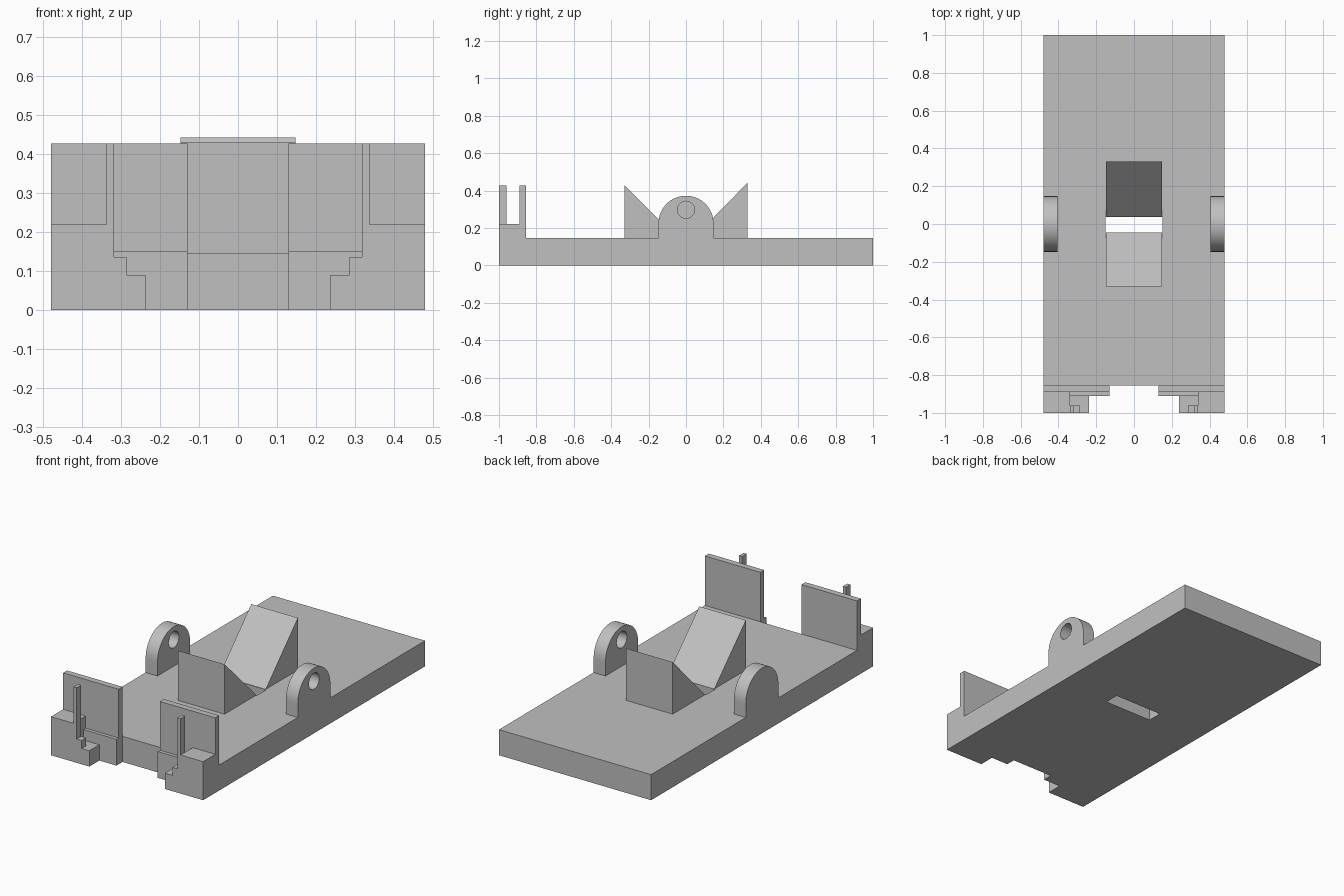
import bpy, bmesh, math
from mathutils import Vector

cube = bpy.data.objects.get("Cube")
if cube:
    bpy.data.objects.remove(cube, do_unlink=True)

grey = bpy.data.materials.new("plain grey")
grey.use_nodes = True
colour = (0.53, 0.53, 0.53, 1)
grey.diffuse_color = colour
grey.node_tree.nodes["Principled BSDF"].inputs["Base Color"].default_value = colour


def prism(name, points, axis, start, end):
    """Extrude a flat outline along x, y or z."""
    def place(a, b, c):
        return {"x": (c, a, b), "y": (a, c, b), "z": (a, b, c)}[axis]
    bm = bmesh.new()
    face = bm.faces.new([bm.verts.new(place(a, b, start)) for a, b in points])
    side = bmesh.ops.extrude_face_region(bm, geom=[face])["geom"]
    shift = Vector(place(0, 0, end - start))
    bmesh.ops.translate(bm, vec=shift, verts=[v for v in side if isinstance(v, bmesh.types.BMVert)])
    bmesh.ops.recalc_face_normals(bm, faces=bm.faces)
    mesh = bpy.data.meshes.new(name)
    bm.to_mesh(mesh)
    bm.free()
    mesh.materials.append(grey)
    obj = bpy.data.objects.new(name, mesh)
    bpy.context.collection.objects.link(obj)
    return obj


def box(name, x, y, z):
    return prism(name, [(x[0], y[0]), (x[1], y[0]), (x[1], y[1]), (x[0], y[1])], "z", z[0], z[1])


def arc(radius, height, first, last, steps):
    angles = [first + (last - first) * i / steps for i in range(steps + 1)]
    return [(radius * math.cos(t), height + radius * math.sin(t)) for t in angles]


def cut(obj, cutter):
    cutter.hide_render = True
    cutter.hide_set(True)
    mod = obj.modifiers.new("cut", "BOOLEAN")
    mod.operation = "DIFFERENCE"
    mod.solver = "EXACT"
    mod.object = cutter
    bpy.context.view_layer.objects.active = obj
    bpy.ops.object.modifier_apply(modifier=mod.name)
    bpy.data.objects.remove(cutter, do_unlink=True)


def smooth(obj):
    bpy.ops.object.select_all(action="DESELECT")
    obj.select_set(True)
    bpy.context.view_layer.objects.active = obj
    bpy.ops.object.shade_smooth_by_angle(angle=math.radians(30))


HALF, TOP, BACK = 0.48, 0.146, -0.855

# Base plate with a slot through the middle
base = box("base_plate", (-HALF, HALF), (BACK, 1), (0, TOP))
cut(base, box("slot_cutter", (-0.152, 0.152), (-0.05, 0.036), (-0.1, 0.3)))

# Two facing wedges either side of the slot
prism("front_wedge", [(-0.33, TOP), (-0.045, TOP), (-0.33, 0.43)], "x", -0.147, 0.147)
prism("back_wedge", [(0.33, TOP), (0.04, TOP), (0.33, 0.443)], "x", -0.147, 0.147)

for side, s in (("left", 1), ("right", -1)):
    def span(a, b):
        return tuple(sorted((s * a, s * b)))

    # Rounded ear: the left hole goes through, the right one is blind
    outline = [(-0.147, TOP), (0.147, TOP)] + arc(0.147, 0.225, 0, math.pi, 32)
    ear = prism(side + "_ear", outline, "x", *span(0.405, HALF))
    depth = 0.6 if s > 0 else 0.46
    hole = arc(0.046, 0.297, 0, 2 * math.pi, 32)[:-1]
    cut(ear, prism("hole_cutter", hole, "x", *span(0.3, depth)))
    smooth(ear)

    # Front bracket: upright plate, outer block, ledge and slot floor
    box(side + "_bracket_plate", span(0.13, HALF), (-0.89, BACK), (0, 0.428))
    box(side + "_bracket_block", span(0.338, HALF), (-1, -0.89), (0, 0.22))
    box(side + "_bracket_ledge", span(0.13, 0.338), (-0.91, -0.89), (0, 0.15))
    box(side + "_bracket_floor", span(0.238, 0.338), (-0.96, -0.91), (0, 0.09))

    # Stepped lip rising to a thin post
    steps = [(0.238, 0), (0.338, 0), (0.338, 0.428), (0.318, 0.428), (0.318, 0.136),
             (0.286, 0.136), (0.286, 0.09), (0.238, 0.09)]
    prism(side + "_stepped_post", [(s * x, z) for x, z in steps], "y", -1, -0.96)
